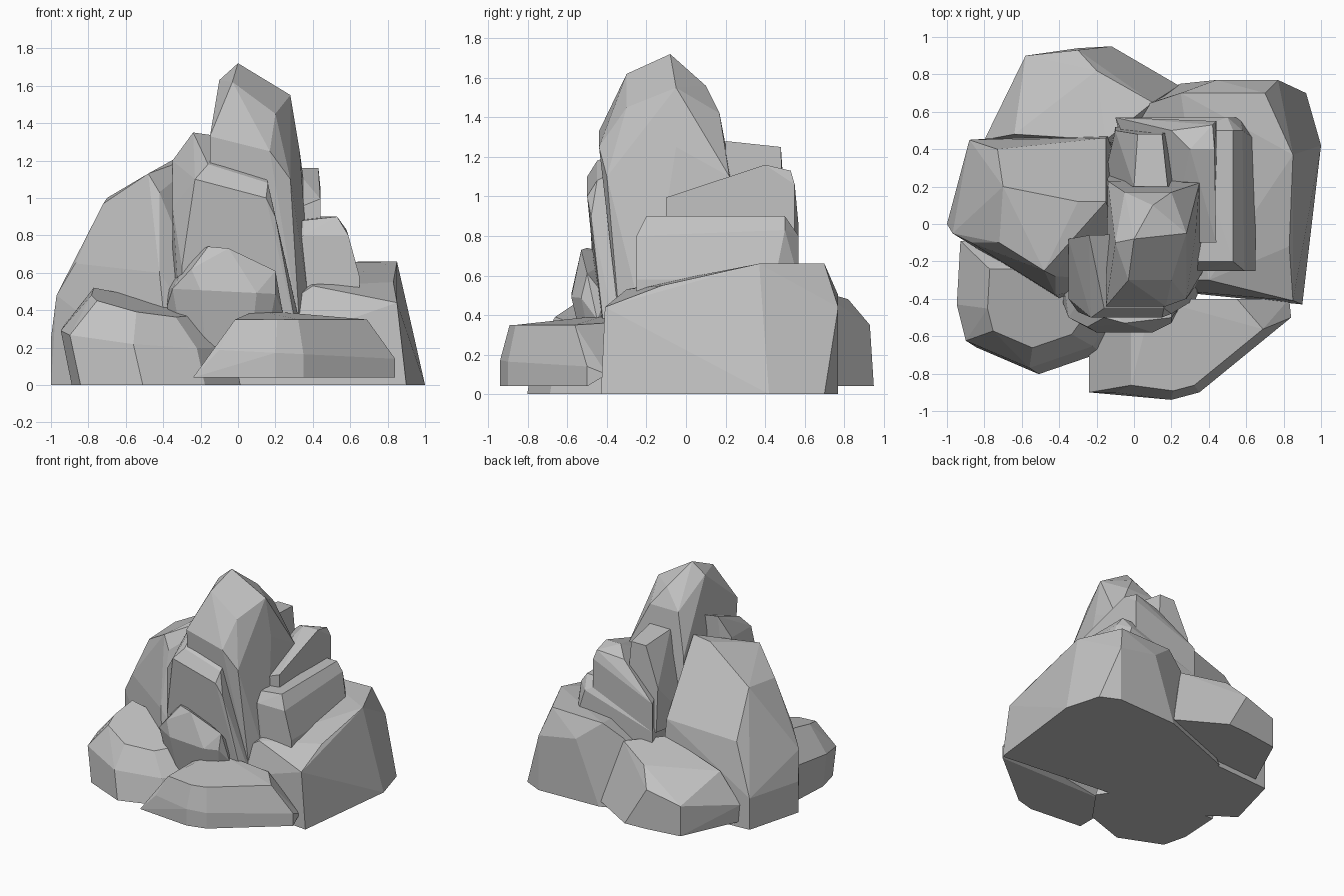
import bpy
import bmesh
import math
from mathutils import Vector

# Remove only the default cube
default_cube = bpy.data.objects.get("Cube")
if default_cube:
    bpy.data.objects.remove(default_cube, do_unlink=True)

# Single stone colour
stone = bpy.data.materials.new("grey_stone")
stone.use_nodes = True
stone_colour = (.54, .54, .54, 1)
stone.diffuse_color = stone_colour
stone.node_tree.nodes["Principled BSDF"].inputs["Base Color"].default_value = stone_colour


def ring(height, scale=1, slope=(0, 0), shift=(0, 0)):
    """A horizontal section: the outline scaled about its centre, moved and tilted."""
    def place(outline):
        points = [Vector(point) for point in outline]
        centre = sum(points, Vector((0, 0))) / len(points)
        for point in points:
            arm = (point - centre) * scale
            spot = centre + arm + Vector(shift)
            yield spot.x, spot.y, height + arm.dot(Vector(slope))
    return place


def rock(name, outline, rings, peaks):
    """Faceted boulder: the hull of its sections and a few peak corners,
    with nearly coplanar facets merged."""
    bm = bmesh.new()
    for section in rings:
        for corner in section(outline):
            bm.verts.new(corner)
    for corner in peaks:
        bm.verts.new(corner)
    bmesh.ops.convex_hull(bm, input=bm.verts[:])
    loose = [vert for vert in bm.verts if not vert.link_faces]
    bmesh.ops.delete(bm, geom=loose, context='VERTS')
    bmesh.ops.dissolve_limit(bm, angle_limit=math.radians(5),
                             verts=bm.verts[:], edges=bm.edges[:])
    bmesh.ops.recalc_face_normals(bm, faces=bm.faces[:])
    mesh = bpy.data.meshes.new(name)
    bm.to_mesh(mesh)
    bm.free()
    mesh.materials.append(stone)
    boulder = bpy.data.objects.new(name, mesh)
    bpy.context.collection.objects.link(boulder)


# Tall central spire
rock(
    "spire",
    outline=[(.4, .2), (.4, -.2), (.33, -.33), (-.15, -.35), (-.15, .3)],
    rings=[ring(.3)],
    peaks=[(-.15, -.44, 1.33), (.17, -.44, 1.25), (.28, -.4, 1.1), (.33, -.05, 1.25),
           (.35, .22, 1.1), (-.14, .23, 1.1),
           (0, -.08, 1.72), (-.1, -.1, 1.63), (-.03, -.3, 1.62), (.2, -.3, 1.45),
           (.28, -.05, 1.55), (.1, .1, 1.56), (.2, .17, 1.42), (-.05, .17, 1.42)],
)

# Slab leaning on the front of the spire
rock(
    "front_slab",
    outline=[(.36, -.33), (.33, -.4), (-.3, -.42), (-.35, -.1), (.3, -.1)],
    rings=[ring(.2)],
    peaks=[(-.35, -.4, .95), (-.23, -.5, 1.1), (.15, -.5, 1), (.2, -.48, .9),
           (-.16, -.45, 1.18), (.16, -.45, 1.08), (-.3, -.47, .63),
           (-.35, -.08, 1.2), (-.24, -.06, 1.35), (.1, -.05, 1.3)],
)

# Large shoulder on the negative x side
rock(
    "side_shoulder",
    outline=[(-1, 0), (-.88, .45), (-.1, .5), (0, -.3), (-.36, -.43)],
    rings=[ring(0)],
    peaks=[(-1, 0, .25), (-.97, -.05, .48), (-.87, -.1, .65), (-.88, .45, .25),
           (-.73, .4, .65), (-.42, -.38, .6), (-.15, .46, .7),
           (-.72, -.1, .97), (-.7, .2, 1), (-.48, -.25, 1.13),
           (-.42, -.28, 1.03), (-.3, .12, 1.23), (-.15, .12, 1.25)],
)

# Wide base boulder on the positive x side
rock(
    "wide_base",
    outline=[(.9, -.43), (1, .42), (.92, .7), (.77, .77), (.25, .75),
             (-.4, .5), (-.4, -.3), (.2, -.37)],
    rings=[ring(0)],
    peaks=[(.85, -.41, .44), (.83, -.12, .55), (.85, .37, .66), (.4, -.3, .53),
           (.7, .7, .66), (.25, .7, .65), (.77, .77, .44), (.44, .77, .5),
           (.1, .65, .55)],
)

# Low boulder at the back
rock(
    "back_boulder",
    outline=[(-.8, .42), (-.58, .9), (-.3, .94), (-.12, .95), (.24, .74), (.1, .3)],
    rings=[ring(.04)],
    peaks=[(-.8, .45, .18), (-.58, .9, .28), (-.3, .93, .35), (-.2, .82, .48),
           (.1, .65, .53), (-.15, .45, .56), (-.64, .48, .42)],
)

# Rounded boulder at the front corner
rock(
    "corner_boulder",
    outline=[(-.93, -.1), (-.95, -.45), (-.9, -.65), (-.55, -.8), (-.2, -.68),
             (0, -.4), (-.2, -.1)],
    rings=[ring(0, scale=.95, shift=(.04, -.02)),
           ring(.25, scale=.97, slope=(-.1, .1), shift=(-.01, .02)),
           ring(.43, scale=.6, slope=(-.2, .2))],
    peaks=[],
)

# Sloping step at the front
rock(
    "front_step",
    outline=[(-.1, -.5), (-.1, -.9), (.2, -.94), (.35, -.9), (.84, -.5)],
    rings=[ring(.04), ring(.17, slope=(-.05, 0)), ring(.35, scale=.75)],
    peaks=[(-.24, -.6, .04), (-.24, -.9, .04), (.83, -.4, .1),
           (.1, -.4, .4), (.55, -.4, .36)],
)

# Small knob above the front step
rock(
    "front_knob",
    outline=[(-.37, -.35), (-.35, -.5), (-.2, -.58), (.1, -.58), (.2, -.53), (.2, -.4)],
    rings=[ring(.2, scale=.8, shift=(0, .05)), ring(.5, slope=(-.05, 0))],
    peaks=[(-.38, -.42, .42), (.24, -.45, .38), (-.25, -.55, .62), (-.16, -.5, .74),
           (-.05, -.53, .73), (.2, -.5, .61), (-.25, -.35, .7)],
)

# Stacked ledges behind the spire, lowest first
rock(
    "lower_ledge",
    outline=[(.4, -.25), (.65, -.25), (.65, .45), (.57, .57), (-.1, .57), (.1, -.2)],
    rings=[ring(.45), ring(.58)],
    peaks=[(.35, -.25, .8), (.59, -.25, .8), (.58, .5, .83), (.5, .57, .8),
           (-.1, .57, .62), (.35, -.2, .88), (.53, -.2, .9), (.53, .5, .9),
           (.3, .5, .9), (0, .5, .75)],
)
rock(
    "upper_ledge",
    outline=[(.44, -.1), (.44, .55), (-.1, .57), (.2, -.1)],
    rings=[ring(.6), ring(.95, slope=(.4, .1))],
    peaks=[(.3, .4, 1.16), (.43, .4, 1.16), (.42, .53, 1.13), (.2, .5, 1.1)],
)
rock(
    "rear_crag",
    outline=[(-.17, .2), (-.1, .52), (.2, .5), (.25, .2)],
    rings=[ring(.6)],
    peaks=[(-.1, .5, .95), (0, .2, 1.28), (.18, .2, 1.28), (.15, .48, 1.25),
           (.02, .48, 1.25)],
)
